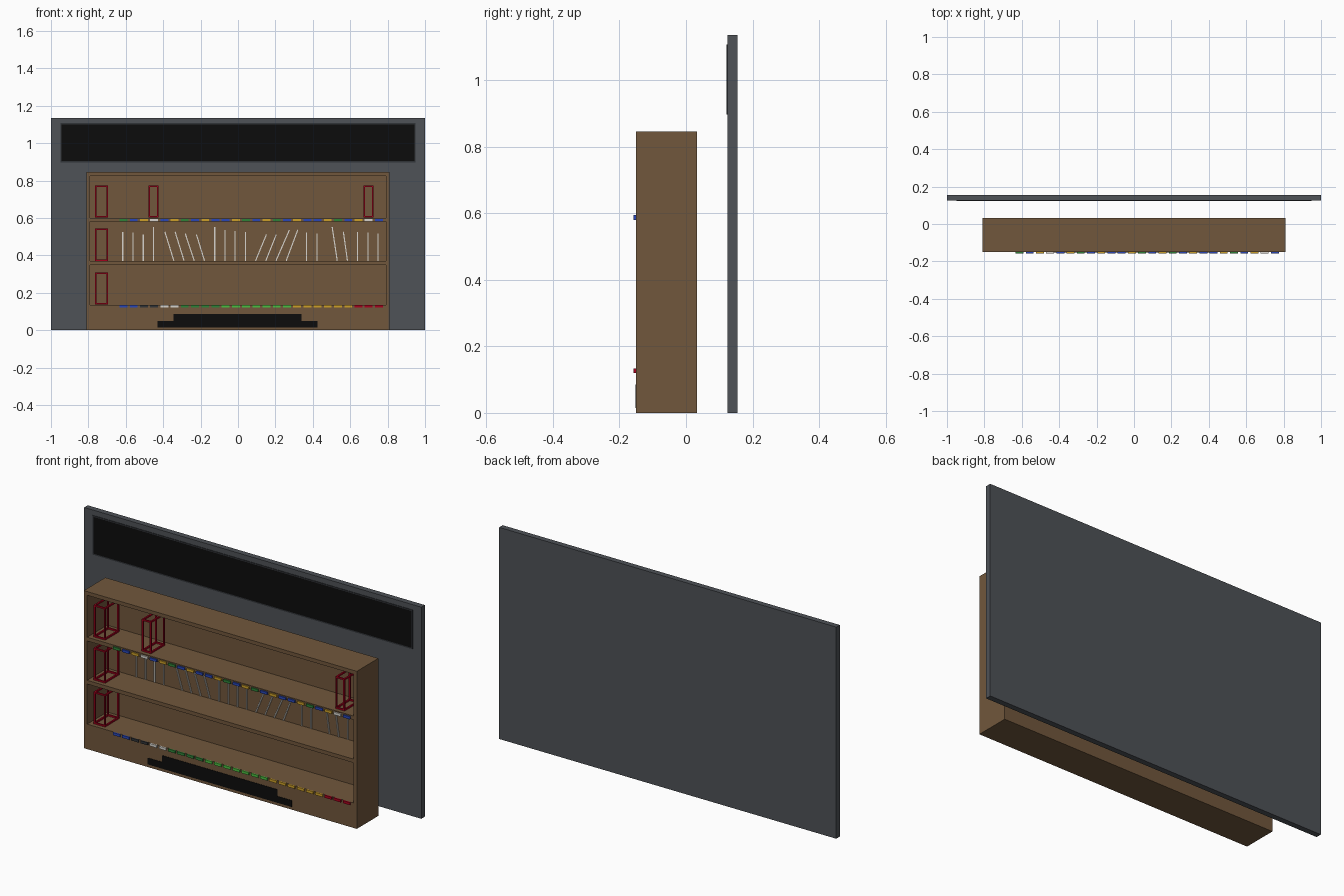
import bpy
import bmesh
from math import atan2, hypot
from mathutils import Matrix, Vector

cube = bpy.data.objects.get("Cube")
if cube:
    bpy.data.objects.remove(cube, do_unlink=True)


def linear(c):
    c /= 255
    return c / 12.92 if c <= 0.04045 else ((c + 0.055) / 1.055) ** 2.4


def make_material(name, *rgb):
    mat = bpy.data.materials.new(name)
    mat.use_nodes = True
    colour = [linear(c) for c in rgb] + [1]
    mat.diffuse_color = colour
    mat.node_tree.nodes["Principled BSDF"].inputs["Base Color"].default_value = colour
    return mat


WOOD = make_material("wood brown", 113, 87, 60)
SLATE = make_material("slate grey", 78, 82, 87)
BLACK = make_material("black", 12, 12, 12)
DARK = make_material("dark grey", 48, 51, 55)
RED = make_material("crimson", 165, 0, 28)
BLUE = make_material("blue", 40, 70, 185)
GREEN = make_material("green", 45, 130, 55)
LIME = make_material("bright green", 75, 190, 65)
YELLOW = make_material("yellow", 205, 160, 40)
WHITE = make_material("off white", 215, 212, 205)


def add_box(bm, x, y, z, index=0, matrix=Matrix()):
    """Add a box given its (min, max) range on each axis."""
    centre = Vector([(a + b) / 2 for a, b in (x, y, z)])
    size = [b - a for a, b in (x, y, z)]
    place = matrix @ Matrix.Translation(centre) @ Matrix.Diagonal((*size, 1))
    verts = bmesh.ops.create_cube(bm, size=1, matrix=place)["verts"]
    for face in {f for v in verts for f in v.link_faces}:
        face.material_index = index


def finish(name, bm, *mats):
    mesh = bpy.data.meshes.new(name)
    bm.to_mesh(mesh)
    bm.free()
    for mat in mats:
        mesh.materials.append(mat)
    obj = bpy.data.objects.new(name, mesh)
    bpy.context.collection.objects.link(obj)
    return obj


def box(name, x, y, z, mat):
    bm = bmesh.new()
    add_box(bm, x, y, z)
    return finish(name, bm, mat)


# Wall panel with the framed dark sign board near its top
box("back_wall", (-1, 1), (0.125, 0.155), (0, 1.135), SLATE)
bm = bmesh.new()
add_box(bm, (-0.95, 0.95), (0.122, 0.125), (0.897, 1.107))
bm.faces.ensure_lookup_table()
front = min(bm.faces, key=lambda f: f.calc_center_median().y)
bmesh.ops.inset_region(bm, faces=[front], thickness=0.009)
front.material_index = 1
finish("sign_board", bm, DARK, BLACK)

# Bookcase carcass
W, T = 0.81, 0.02
FRONT, BACK, INNER = -0.15, 0.033, 0.02
BASE, MIDDLE, UPPER, TOP = 0.134, 0.369, 0.6, 0.845
DEPTH, INSIDE = (FRONT, INNER), (-W + T, W - T)
for side, s in (("left", 1), ("right", -1)):
    box(side + "_side", sorted((s * W, s * (W - T))), (FRONT, BACK), (0, TOP), WOOD)
box("case_back", INSIDE, (INNER, BACK), (0, TOP), WOOD)
box("base", INSIDE, DEPTH, (0, BASE), WOOD)
for name, z in (("middle_shelf", MIDDLE), ("upper_shelf", UPPER), ("case_top", TOP)):
    box(name, INSIDE, DEPTH, (z - T, z), WOOD)

# Stepped black plates on the base front
box("lower_plate", (-0.43, 0.425), (-0.152, FRONT), (0.015, 0.05), BLACK)
box("upper_plate", (-0.345, 0.34), (-0.152, FRONT), (0.05, 0.086), BLACK)


# Coloured tags along two shelf edges
PITCH, START = 0.0546, -0.612
PALETTE = {"b": BLUE, "d": DARK, "w": WHITE, "g": GREEN, "l": LIME, "y": YELLOW, "r": RED}


def tag_row(name, pattern, top):
    bm = bmesh.new()
    for i, key in enumerate(pattern):
        x = START + i * PITCH
        add_box(bm, (x - 0.021, x + 0.021), (-0.157, FRONT), (top - 0.014, top),
                list(PALETTE).index(key))
    finish(name, bm, *PALETTE.values())


tag_row("upper_tags", "gbywbygbybbygbygbybbygbywb", 0.594)
tag_row("lower_tags", "bbddwwgggglllllllyyyyyyrrr", 0.134)

# Thin pale strips on the case back: (slot, lean in x, height)
STRIPS = [(0, 0, .155), (1, 0, .15), (2, 0, .14), (3, 0, .18),
          (5, -.048, .155), (6, -.048, .155), (7, -.048, .145), (8, -.043, .14),
          (9, 0, .18), (10, 0, .165), (11, 0, .16), (12, 0, .155),
          (13, .058, .14), (14, .056, .14), (15, .072, .165), (16, .062, .165),
          (18, 0, .15), (19, 0, .145), (21, -.027, .18), (22, -.022, .155),
          (23, 0, .155), (24, 0, .15), (25, 0, .145)]
bm = bmesh.new()
for slot, lean, height in STRIPS:
    matrix = (Matrix.Translation((START - 0.004 + slot * PITCH, 0, MIDDLE + 0.002))
              @ Matrix.Rotation(atan2(lean, height), 4, "Y"))
    add_box(bm, (-0.003, 0.003), (0.014, INNER), (0, hypot(lean, height)), 0, matrix)
finish("pale_strips", bm, WHITE)


# Open crimson box frames standing on the shelves
def box_frame(name, x, z):
    bm = bmesh.new()
    ranges = (x, (-0.132, -0.012), z)
    bar = 0.008
    for axis in range(3):
        a, b = [k for k in range(3) if k != axis]
        for i in (0, 1):
            for j in (0, 1):
                r = [None] * 3
                r[axis] = ranges[axis]
                for k, end in ((a, i), (b, j)):
                    lo, hi = ranges[k]
                    r[k] = (hi - bar, hi) if end else (lo, lo + bar)
                add_box(bm, *r)
    finish(name, bm, RED)


for level, z in (("lower", BASE), ("middle", MIDDLE), ("upper", UPPER)):
    box_frame(level + "_end_frame", (-0.764, -0.696), (z + 0.002, z + 0.174))
box_frame("upper_inner_frame", (-0.479, -0.424), (UPPER + 0.002, UPPER + 0.174))
box_frame("upper_far_frame", (0.67, 0.725), (UPPER + 0.002, UPPER + 0.174))
